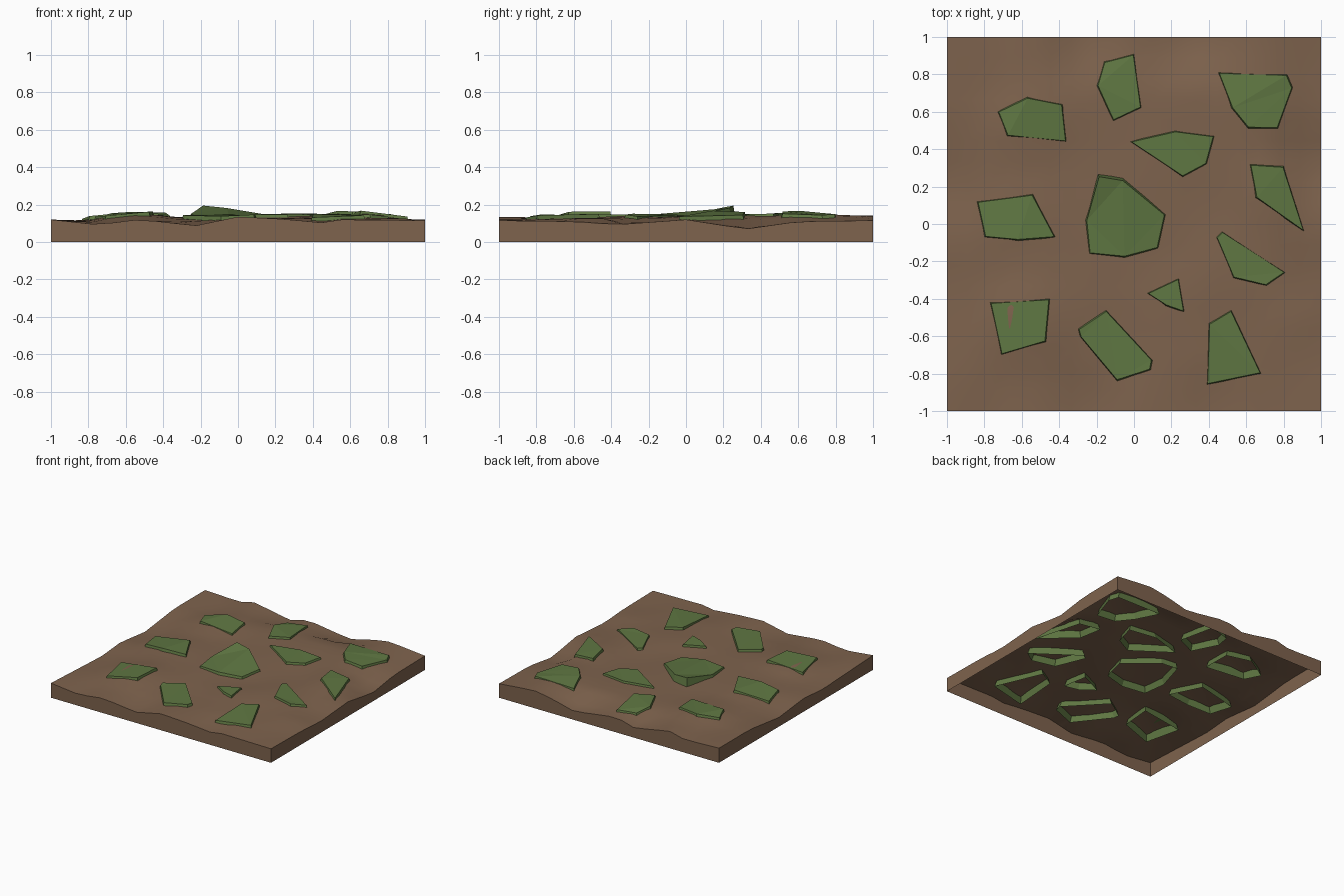
import bpy, bmesh
from mathutils import Vector

if "Cube" in bpy.data.objects:
    bpy.data.objects.remove(bpy.data.objects["Cube"])


def material(name, col):
    m = bpy.data.materials.new(name)
    m.diffuse_color = (*col, 1)
    m.use_nodes = True
    m.node_tree.nodes["Principled BSDF"].inputs["Base Color"].default_value = m.diffuse_color
    return m


EARTH = material("earth", (0.21, 0.125, 0.075))
MOSS = material("moss", (0.115, 0.185, 0.055))


def finish(bm, name, mat):
    me = bpy.data.meshes.new(name)
    bm.to_mesh(me)
    bm.free()
    me.materials.append(mat)
    ob = bpy.data.objects.new(name, me)
    bpy.context.collection.objects.link(ob)
    return ob


def lerp_profile(pts, t):
    for (a, za), (b, zb) in zip(pts, pts[1:]):
        if t <= b:
            return za + (zb - za) * (t - a) / (b - a)
    return pts[-1][1]


# edge height profiles
FRONT = [(-1, .12), (-.72, .09), (-.6, .12), (-.4, .11), (-.24, .085), (0, .135), (.3, .12), (.42, .10), (.55, .12), (1, .115)]
BACK = [(-1, .12), (-.68, .108), (-.55, .14), (-.23, .08), (-.07, .125), (.32, .07), (.52, .12), (.68, .145), (1, .115)]
RIGHT = [(-1, .115), (-.6, .11), (-.37, .093), (0, .12), (.32, .07), (.6, .11), (1, .115)]
LEFT = [(-1, .12), (-.34, .09), (-.1, .11), (.22, .075), (.6, .12), (1, .12)]
# hills and hollows: x, y, z
HILLS = [(-.55, .55, .15), (-.1, .72, .135), (.3, .68, .14), (.65, .68, .148),
         (.2, .38, .135), (-.3, .35, .125), (-.75, .3, .12), (.7, .17, .15),
         (.45, .12, .125), (-.05, .05, .13), (-.6, .03, .137), (-.8, -.3, .11),
         (-.35, -.25, .13), (.15, -.2, .12), (.6, -.2, .135), (-.57, -.46, .15),
         (-.1, -.65, .12), (.2, -.4, .132), (.3, -.65, .13), (.55, -.65, .125),
         (.85, -.5, .13), (-.8, .75, .11), (.38, -.3, .14)]


def ground(x, y):
    # inverse-distance blend of hills and the nearby edge profiles
    samples = [((x - a) ** 2 + (y - b) ** 2, z) for a, b, z in HILLS]
    samples += [((y + 1) ** 2, lerp_profile(FRONT, x)), ((1 - y) ** 2, lerp_profile(BACK, x)),
                ((1 - x) ** 2, lerp_profile(RIGHT, y)), ((x + 1) ** 2, lerp_profile(LEFT, y))]
    w = [1 / (d + 1e-4) ** 1.8 for d, _ in samples]
    return sum(a * s[1] for a, s in zip(w, samples)) / sum(w)


# terrain: uneven surface with an open-bottomed skirt
bm = bmesh.new()
bmesh.ops.create_grid(bm, x_segments=18, y_segments=18, size=1)
for v in bm.verts:
    v.co.z = ground(v.co.x, v.co.y)
for f in bm.faces:
    f.smooth = True
rim = [e for e in bm.edges if e.is_boundary]
for g in bmesh.ops.extrude_edge_only(bm, edges=rim)["geom"]:
    if isinstance(g, bmesh.types.BMVert):
        g.co.z = 0
    elif isinstance(g, bmesh.types.BMFace):
        g.smooth = False
bmesh.ops.recalc_face_normals(bm, faces=bm.faces)
for e in bm.edges:
    if len(e.link_faces) == 2 and e.calc_face_angle(0) > .7:
        e.smooth = False
finish(bm, "terrain", EARTH)

count = 0


def patch(outline, lift=.016, heights=None):
    """Faceted slab: inset top, flared sides sunk through the ground, open below."""
    global count
    count += 1
    bm = bmesh.new()
    n = len(outline)
    c = sum((Vector(p) for p in outline), Vector((0, 0))) / n
    top, low = [], []
    for i, p in enumerate(outline):
        p = Vector(p)
        out = (p - c).normalized()
        q, r = p - out * .008, p + out * .016
        z = heights[i] if heights else ground(*q) + lift
        top.append(bm.verts.new((*q, z)))
        low.append(bm.verts.new((*r, ground(*p) - .05)))
    cap = bm.faces.new(top)
    for i in range(n):
        j = (i + 1) % n
        bm.faces.new((top[i], low[i], low[j], top[j]))
    bmesh.ops.triangulate(bm, faces=[cap])
    bmesh.ops.recalc_face_normals(bm, faces=bm.faces)
    if sum(f.normal.z for f in bm.faces) < 0:
        bmesh.ops.reverse_faces(bm, faces=bm.faces)
    finish(bm, f"grass_patch_{count}", MOSS)


# back row
patch([(-.73, .60), (-.57, .68), (-.38, .64), (-.36, .44), (-.68, .47)])
patch([(-.2, .74), (-.16, .87), (0, .91), (.04, .62), (-.11, .55)])
patch([(.45, .81), (.82, .80), (.85, .73), (.77, .51), (.61, .51), (.52, .62)], .02)
patch([(-.02, .44), (.22, .5), (.43, .47), (.39, .32), (.26, .25)])
# middle row
patch([(.62, .32), (.8, .31), (.91, -.04), (.65, .14)], .018)
patch([(-.84, .12), (-.54, .16), (-.42, -.07), (-.62, -.09), (-.8, -.07)], .02)
patch([(-.19, .26), (-.06, .24), (.17, .05), (.13, -.13), (-.05, -.18), (-.24, -.16), (-.26, .02)],
      heights=[.195, .182, .145, .138, .148, .143, .15])
patch([(.47, -.04), (.81, -.26), (.71, -.33), (.53, -.29), (.44, -.07)])
patch([(.07, -.37), (.24, -.29), (.27, -.47), (.17, -.44)])
# front row
patch([(-.77, -.42), (-.45, -.4), (-.47, -.63), (-.71, -.7)], .02)
patch([(-.3, -.56), (-.15, -.46), (.1, -.73), (.09, -.78), (-.09, -.84), (-.29, -.6)], .02)
patch([(.40, -.53), (.52, -.46), (.68, -.8), (.39, -.86)], .02)
